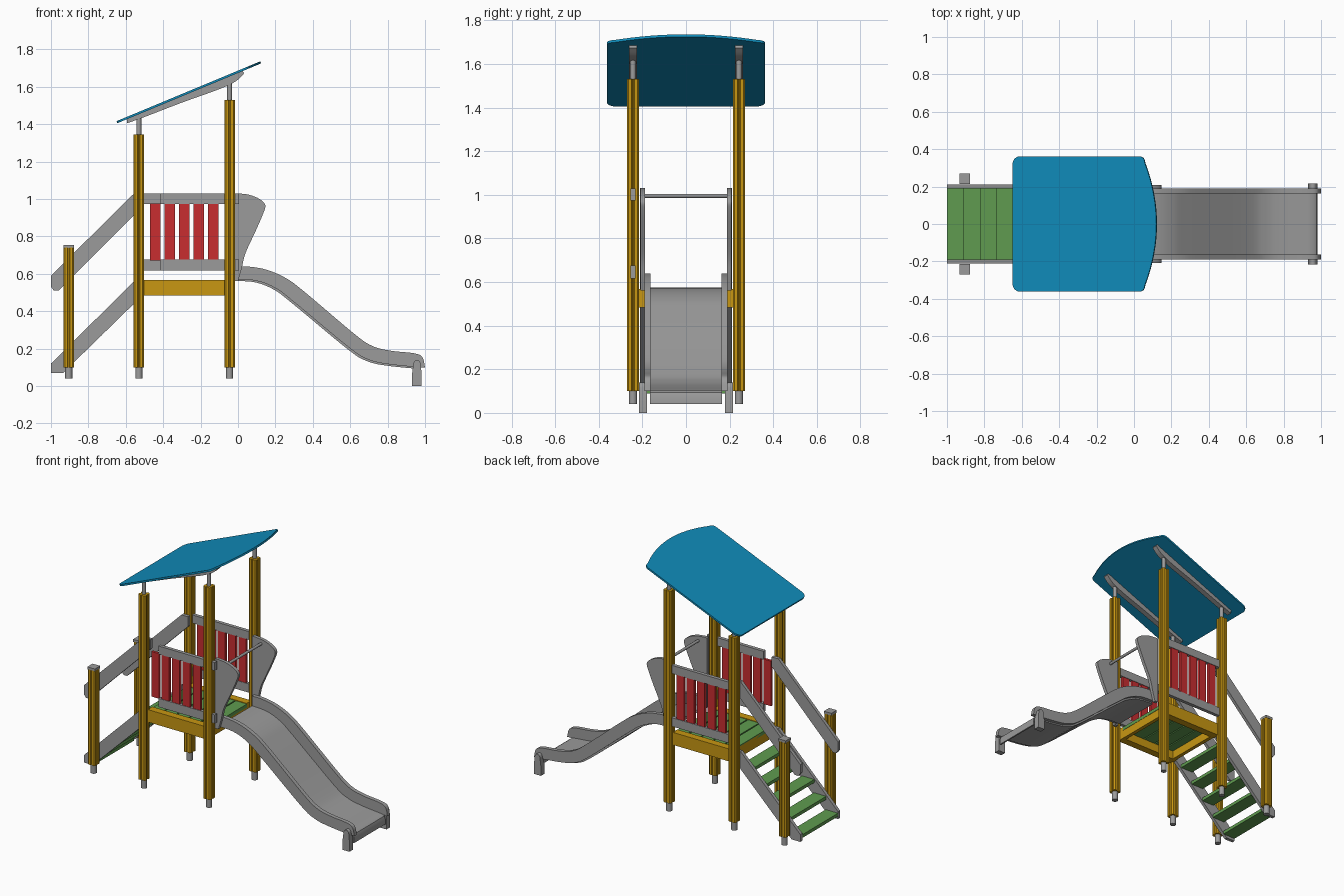
import bpy, bmesh, math
from mathutils import Vector

old = bpy.data.objects.get("Cube")
if old:
    bpy.data.objects.remove(old, do_unlink=True)


def material(name, rgb):
    m = bpy.data.materials.new(name)
    m.use_nodes = True
    m.diffuse_color = (*rgb, 1)
    m.node_tree.nodes["Principled BSDF"].inputs["Base Color"].default_value = (*rgb, 1)
    return m


YELLOW = material("yellow", (0.58, 0.31, 0.006))
GREY = material("grey", (0.33, 0.33, 0.33))
RED = material("red", (0.58, 0.027, 0.03))
GREEN = material("green", (0.115, 0.33, 0.08))
BLUE = material("blue", (0.005, 0.26, 0.49))


def finish(name, bm, mat, smooth=False):
    bmesh.ops.recalc_face_normals(bm, faces=bm.faces)
    mesh = bpy.data.meshes.new(name)
    bm.to_mesh(mesh)
    bm.free()
    mesh.materials.append(mat)
    ob = bpy.data.objects.new(name, mesh)
    bpy.context.collection.objects.link(ob)
    if smooth:
        bpy.ops.object.select_all(action='DESELECT')
        ob.select_set(True)
        bpy.context.view_layer.objects.active = ob
        bpy.ops.object.shade_smooth_by_angle(angle=math.radians(35))
    return ob


def extrude(name, pts, direction, mat, smooth=False):
    """Closed outline of 3D points pushed along a direction."""
    bm = bmesh.new()
    face = bm.faces.new([bm.verts.new(p) for p in pts])
    new = bmesh.ops.extrude_face_region(bm, geom=[face])["geom"]
    moved = [g for g in new if isinstance(g, bmesh.types.BMVert)]
    bmesh.ops.translate(bm, verts=moved, vec=direction)
    return finish(name, bm, mat, smooth)


def side_plate(name, xz, y0, y1, mat, smooth=False):
    return extrude(name, [(x, y0, z) for x, z in xz], (0, y1 - y0, 0), mat, smooth)


def box(name, x, y, z, mat):
    return side_plate(name, [(x[0], z[0]), (x[1], z[0]), (x[1], z[1]), (x[0], z[1])],
                      y[0], y[1], mat)


def tube(name, a, b, r, mat, sides=16):
    a, b = Vector(a), Vector(b)
    q = (b - a).to_track_quat('Z', 'Y')
    ring = [a + q @ Vector((r * math.cos(t), r * math.sin(t), 0))
            for t in (2 * math.pi * i / sides for i in range(sides))]
    return extrude(name, ring, b - a, mat, True)


def curve_through(pts, steps=5):
    """Smooth line through a few points."""
    p = [Vector(q) for q in pts]
    p = [2 * p[0] - p[1]] + p + [2 * p[-1] - p[-2]]
    out = []
    for a, b, c, d in zip(p, p[1:], p[2:], p[3:]):
        for i in range(steps):
            t = i / steps
            out.append(0.5 * (2 * b + (c - a) * t + (2 * a - 5 * b + 4 * c - d) * t * t
                              + (3 * b - a - 3 * c + d) * t ** 3))
    return out + [p[-2]]


def post(name, x, y, top):
    """Square post with chamfered corners and a groove down each face."""
    h, g = 0.028, 0.006
    quarter = [(h, -0.02), (h, -g), (h - g, -g / 2), (h - g, g / 2), (h, g), (h, 0.02)]
    ring = []
    for k in range(4):
        c, s = round(math.cos(k * math.pi / 2)), round(math.sin(k * math.pi / 2))
        ring += [(x + c * u - s * v, y + s * u + c * v, 0.1) for u, v in quarter]
    extrude(name, ring, (0, 0, top - 0.1), YELLOW)
    tube(name + "_foot", (x, y, 0.04), (x, y, 0.11), 0.019, GREY)


def roof_z(x):
    return 1.405 + (x + 0.645) * 0.416


sides = (("right", -1), ("left", 1))
for label, s in sides:
    yp = 0.243 * s

    # Posts, caps and roof supports
    for part, x, top in (("stair", -0.53, 1.345), ("slide", -0.045, 1.53)):
        post(f"{part}_post_{label}", x, yp, top)
        tube(f"{part}_roof_tube_{label}", (x, yp, top - 0.02), (x, yp, roof_z(x) - 0.01),
             0.013, GREY)
    post(f"handrail_post_{label}", -0.905, yp, 0.74)
    box(f"handrail_post_cap_{label}", (-0.933, -0.877), (yp - 0.028, yp + 0.028),
        (0.738, 0.755), GREY)
    beam_top = [(x, roof_z(x)) for x in (-0.595, 0.025)]
    beam_low = curve_through([(0.033, 1.672), (-0.01, 1.63), (-0.1, 1.587),
                              (-0.3, 1.515), (-0.5, 1.438), (-0.592, 1.405)], 3)
    side_plate(f"roof_beam_{label}", beam_top + [tuple(v) for v in beam_low],
               yp - 0.018, yp + 0.018, GREY, True)

    # Stair stringer and handrail
    y0, y1 = 0.19 * s, 0.212 * s
    side_plate(f"stringer_{label}", [(-1, 0.12), (-0.555, 0.56), (-0.505, 0.56),
               (-0.505, 0.49), (-0.935, 0.07), (-1, 0.07)], y0, y1, GREY)
    side_plate(f"handrail_{label}", [(-1, 0.59), (-0.555, 1.03), (-0.505, 1.03),
               (-0.505, 0.965), (-0.96, 0.51), (-0.985, 0.51), (-1, 0.53)], y0, y1, GREY)

    # Railing panel: two rails and five slats
    rail = (-0.415, 0.005) if s < 0 else (-0.505, -0.065)
    for part, z in (("lower", (0.617, 0.675)), ("upper", (0.973, 1.028))):
        box(f"{part}_rail_{label}", rail, (yp - 0.012, yp + 0.012), z, GREY)
    for i in range(5):
        x = -0.47 + i * 0.0775
        box(f"slat_{label}_{i + 1}", (x, x + 0.056), (yp - 0.009, yp + 0.009),
            (0.672, 0.975), RED)

    # Platform side beam
    box(f"platform_beam_{label}", (-0.51, -0.065), (0.185 * s, 0.235 * s),
        (0.483, 0.567), YELLOW)

    # Curved guard plate at the slide entrance
    guard = curve_through([(0.0, 1.03), (0.06, 1.022), (0.115, 1.0), (0.145, 0.97),
                           (0.138, 0.93), (0.095, 0.83), (0.04, 0.71), (0.02, 0.63),
                           (0.0, 0.56)], 4)
    side_plate(f"slide_guard_{label}", [(-0.025, 0.56), (-0.025, 1.03)]
               + [tuple(v) for v in guard], 0.187 * s, 0.209 * s, GREY, True)

# Stair treads
for i in range(5):
    x, z = -1 + 0.0885 * i, 0.11 + 0.09 * i
    box(f"tread_{i + 1}", (x, x + 0.092), (-0.19, 0.19), (z - 0.022, z), GREEN)

# Platform end beams and floor planks
for label, x in (("stair", -0.505), ("slide", -0.09)):
    box(f"platform_end_beam_{label}", (x, x + 0.025), (-0.19, 0.19), (0.483, 0.557), YELLOW)
for i in range(5):
    x = -0.505 + i * 0.09
    box(f"floor_plank_{i + 1}", (x, x + 0.082), (-0.185, 0.185), (0.54, 0.563), GREEN)

# Slide: two curved walls and a thin bed
wall_top = curve_through([(-0.01, 0.64), (0.06, 0.638), (0.15, 0.622), (0.25, 0.58),
                          (0.35, 0.508), (0.62, 0.28), (0.72, 0.213), (0.82, 0.188),
                          (0.94, 0.175), (0.985, 0.155), (1.0, 0.1)])
wall_low = curve_through([(-0.01, 0.57), (0.1, 0.562), (0.2, 0.523), (0.3, 0.448),
                          (0.6, 0.2), (0.7, 0.14), (0.8, 0.117), (0.96, 0.1)])
for label, s in sides:
    side_plate(f"slide_wall_{label}", [tuple(v) for v in wall_top + wall_low[::-1]],
               0.163 * s, 0.19 * s, GREY, True)
    foot = [(0.93, 0), (0.982, 0), (0.982, 0.06)]
    foot += [(0.957 + 0.02 * math.cos(t), 0.115 + 0.025 * math.sin(t))
             for t in (math.pi * i / 8 for i in range(9))] + [(0.93, 0.06)]
    side_plate(f"slide_foot_{label}", foot, 0.178 * s, 0.216 * s, GREY, True)
bed = [v + Vector((0, 0.004)) for v in wall_low] + [Vector(p) for p in
                                                    ((0.975, 0.094), (0.982, 0.075), (0.982, 0.04))]
under = [v - Vector((0.008, 0.012)) for v in bed[:-1]] + [Vector((0.972, 0.04))]
side_plate("slide_bed", [tuple(v) for v in bed + under[::-1]], -0.166, 0.166, GREY, True)
tube("slide_grab_bar", (0.04, -0.19, 0.995), (0.04, 0.19, 0.995), 0.009, GREY)

# Sloped roof sheet with rounded corners and a bowed upper edge
half, r = 0.362, 0.04
edge = []
for i in range(7):
    t = math.pi / 2 * i / 6
    edge.append((-0.645 + r - r * math.cos(t), half - r + r * math.sin(t)))
for i in range(6):
    t = math.pi / 2 * (1 - i / 6)
    edge.append((0.03 + 0.03 * math.cos(t), half - 0.03 + 0.03 * math.sin(t)))
for i in range(9):
    y = (half - 0.035) * (1 - i / 8)
    edge.append((0.123 - 0.062 * (y / (half - 0.035)) ** 2, y))
outline = edge + [(x, -y) for x, y in edge[-2::-1]]
extrude("roof", [(x, y, roof_z(x)) for x, y in outline], (-0.004, 0, 0.011), BLUE, True)
